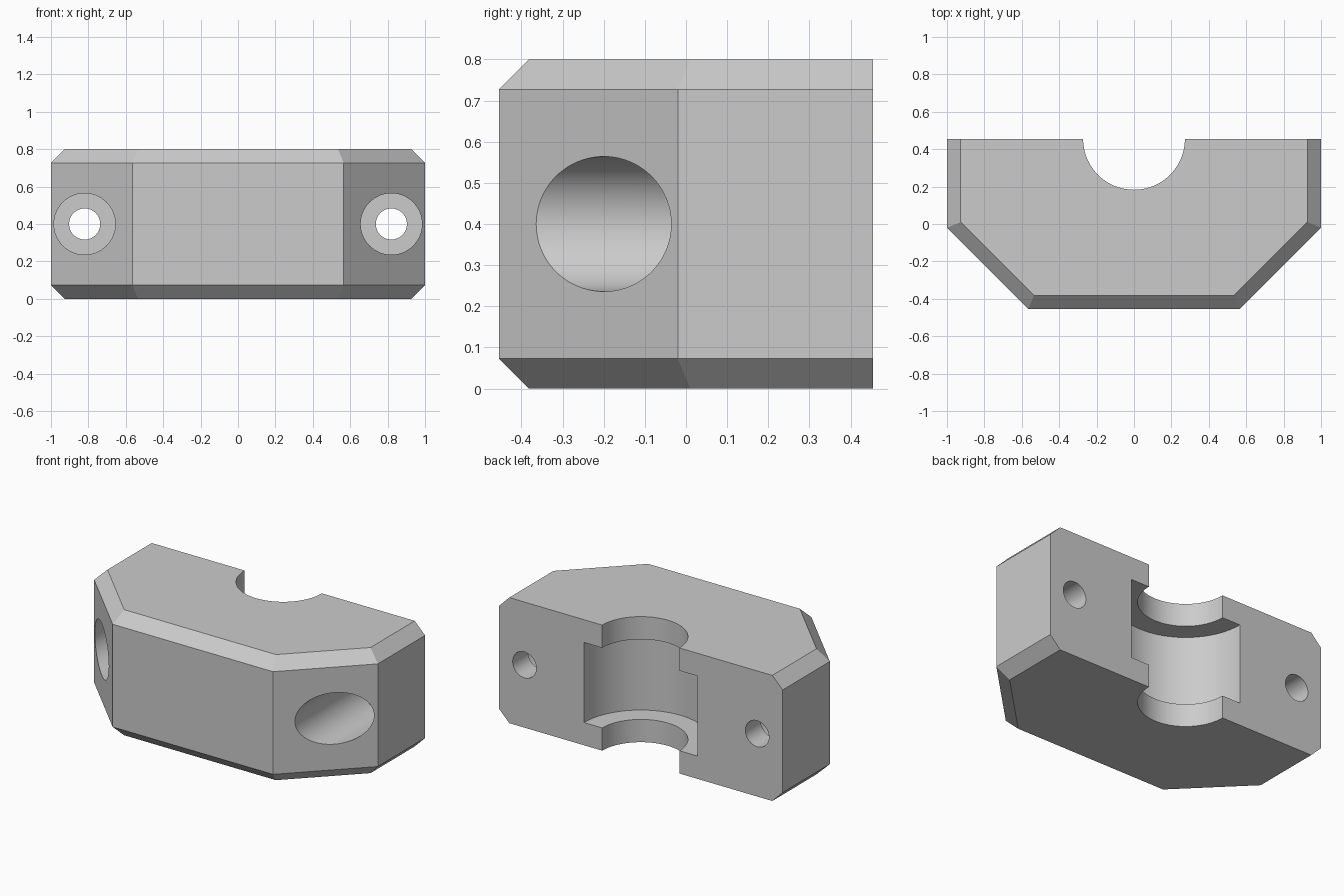
import bpy
import bmesh
import math
from mathutils import Matrix

HEIGHT, BACK, CHAMFER = 0.8, 0.455, 0.073

if "Cube" in bpy.data.objects:
    bpy.data.objects.remove(bpy.data.objects["Cube"], do_unlink=True)

grey = bpy.data.materials.new("plain grey")
grey.use_nodes = True
colour = (0.6, 0.6, 0.6, 1)
grey.diffuse_color = colour
grey.node_tree.nodes["Principled BSDF"].inputs["Base Color"].default_value = colour


def make_object(name, bm):
    bmesh.ops.recalc_face_normals(bm, faces=bm.faces)
    mesh = bpy.data.meshes.new(name)
    bm.to_mesh(mesh)
    bm.free()
    mesh.materials.append(grey)
    obj = bpy.data.objects.new(name, mesh)
    bpy.context.collection.objects.link(obj)
    return obj


def outline(inset):
    """Footprint with clipped front corners; the back edge is never inset."""
    shift = inset * math.tan(math.pi / 8)
    half = [(1 - inset, BACK), (1 - inset, -0.02 + shift),
            (0.565 - shift, -BACK + inset)]
    return half + [(-x, y) for x, y in reversed(half)]


# Clamp body: stacked outlines with chamfered top and bottom rims
bm = bmesh.new()
levels = [(0, CHAMFER), (CHAMFER, 0), (HEIGHT - CHAMFER, 0), (HEIGHT, CHAMFER)]
rings = [[bm.verts.new((x, y, z)) for x, y in outline(inset)] for z, inset in levels]
count = len(rings[0])
for low, high in zip(rings, rings[1:]):
    for i in range(count - 1):
        bm.faces.new((low[i], low[i + 1], high[i + 1], high[i]))
bm.faces.new(rings[0])
bm.faces.new(rings[-1])
# One flat back face
bm.faces.new([r[0] for r in rings] + [r[-1] for r in reversed(rings)])
body = make_object("clamp_half_body", bm)


def cut(name, radius, start, end, along_y=False):
    """Remove a cylinder running from start to end."""
    bm = bmesh.new()
    length = (end - start).length
    place = Matrix.Translation((start + end) / 2)
    if along_y:
        place = place @ Matrix.Rotation(math.pi / 2, 4, "X")
    bmesh.ops.create_cone(bm, cap_ends=True, segments=96, radius1=radius,
                          radius2=radius, depth=length, matrix=place)
    cutter = make_object(name, bm)
    cutter.hide_render = True
    mod = body.modifiers.new(name, "BOOLEAN")
    mod.operation, mod.solver, mod.object = "DIFFERENCE", "EXACT", cutter
    bpy.context.view_layer.objects.active = body
    bpy.ops.object.modifier_apply(modifier=name)
    bpy.data.objects.remove(cutter, do_unlink=True)


def point(x, y, z):
    return Matrix.Translation((x, y, z)).to_translation()


bpy.ops.object.select_all(action="DESELECT")
body.select_set(True)

# Shaft bore and the wider bearing pocket within it
cut("shaft_bore", 0.272, point(0, BACK, -0.2), point(0, BACK, HEIGHT + 0.2))
cut("bearing_pocket", 0.4, point(0, BACK, 0.145), point(0, BACK, HEIGHT - 0.145))

# Bolt holes with deep counterbores from the front
for side in (-1, 1):
    x, z = 0.82 * side, HEIGHT / 2
    cut("counterbore", 0.164, point(x, -0.8, z), point(x, 0.3, z), True)
    cut("bolt_hole", 0.083, point(x, -0.8, z), point(x, 0.8, z), True)

# Smooth bores, crisp edges
bpy.ops.object.select_all(action="DESELECT")
body.select_set(True)
bpy.context.view_layer.objects.active = body
bpy.ops.object.shade_smooth_by_angle(angle=math.radians(20))
